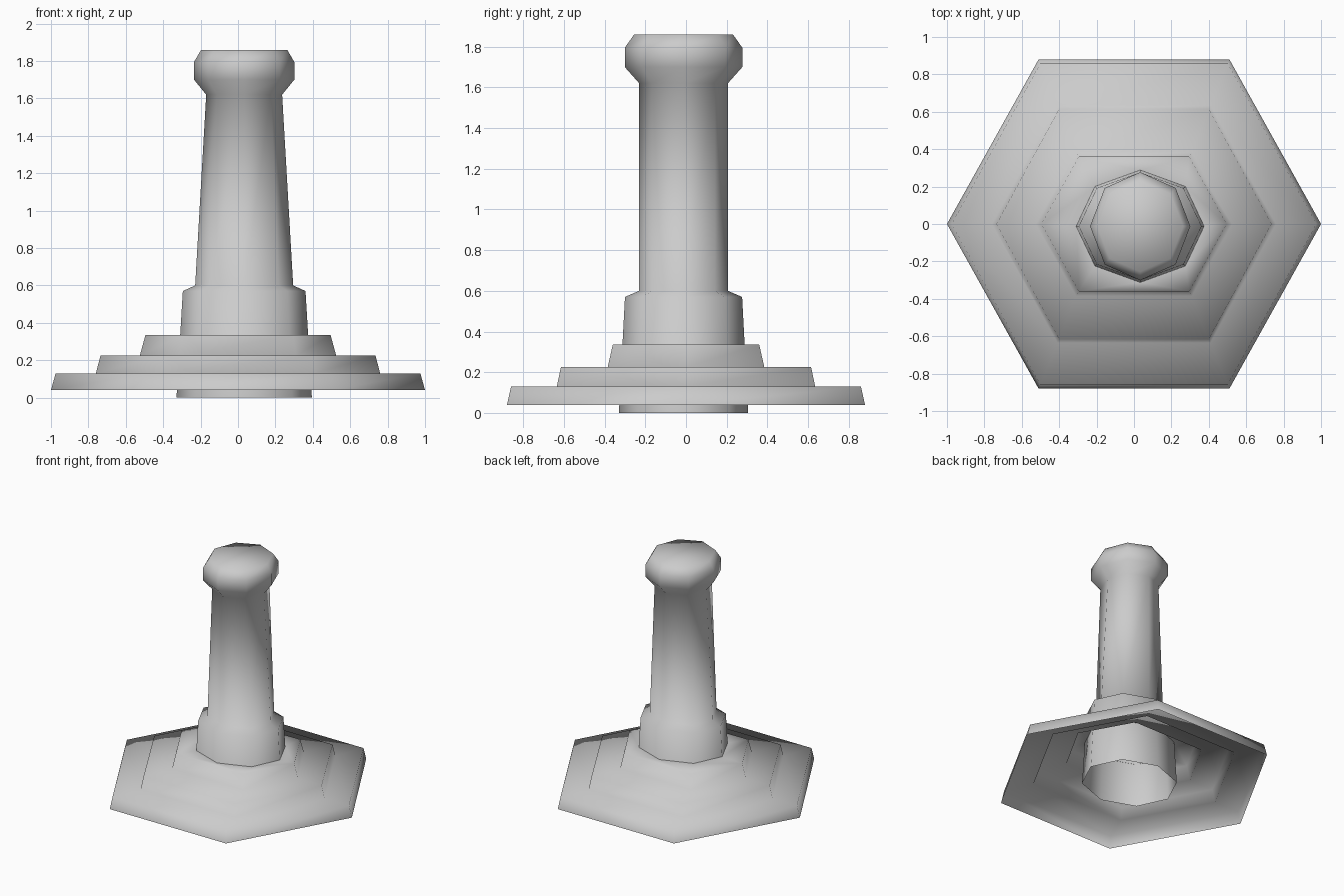
import bpy
import bmesh
from math import sin, cos, pi

if "Cube" in bpy.data.objects:
    bpy.data.objects.remove(bpy.data.objects["Cube"], do_unlink=True)

grey = bpy.data.materials.new("light grey")
grey.use_nodes = True
grey.diffuse_color = (0.6, 0.6, 0.6, 1)
grey.node_tree.nodes["Principled BSDF"].inputs["Base Color"].default_value = (0.6, 0.6, 0.6, 1)

CX, CY = 0.033, -0.012   # centre of the column


def hex_ring(bm, rx, ry, corner, z):
    pts = [(rx, 0), (corner, ry), (-corner, ry), (-rx, 0), (-corner, -ry), (corner, -ry)]
    return [bm.verts.new((x, y, z)) for x, y in pts]


def oct_ring(bm, rx, ry, z):
    return [bm.verts.new((CX + rx * cos(i * pi / 4), CY + ry * sin(i * pi / 4), z))
            for i in range(8)]


def skin(bm, rings):
    for a, b in zip(rings, rings[1:]):
        n = len(a)
        for i in range(n):
            j = (i + 1) % n
            bm.faces.new((a[i], a[j], b[j], b[i]))


def finish(bm, name):
    mesh = bpy.data.meshes.new(name)
    bm.to_mesh(mesh)
    bm.free()
    mesh.materials.append(grey)
    mesh.shade_smooth()
    obj = bpy.data.objects.new(name, mesh)
    bpy.context.collection.objects.link(obj)


# Stepped six-sided base, an open shell: (x radius, y radius, corner x, z)
bm = bmesh.new()
tiers = [(1.0, 0.88, 0.51, 0.04), (0.975, 0.86, 0.50, 0.13),
         (0.76, 0.635, 0.41, 0.13), (0.735, 0.615, 0.40, 0.225),
         (0.525, 0.385, 0.31, 0.225), (0.495, 0.36, 0.295, 0.335)]
rings = [hex_ring(bm, *t) for t in tiers]
skin(bm, rings)
# Top deck runs in to the column wall
inner = oct_ring(bm, 0.341, 0.299, 0.335)
edges = [bm.edges.get((rings[-1][i], rings[-1][(i + 1) % 6])) for i in range(6)]
edges += [bm.edges.new((inner[i], inner[(i + 1) % 8])) for i in range(8)]
deck = bmesh.ops.triangle_fill(bm, edges=edges, use_beauty=True, normal=(0, 0, 1))
for f in deck["geom"]:
    if isinstance(f, bmesh.types.BMFace):
        f.normal_update()
        if f.normal.z < 0:
            f.normal_flip()
finish(bm, "stepped_base")

# Eight-sided hollow column with collar and flared head: (x radius, y radius, z)
bm = bmesh.new()
profile = [(0.362, 0.318, 0), (0.328, 0.288, 0.57), (0.262, 0.218, 0.60),
           (0.203, 0.218, 1.62), (0.268, 0.289, 1.70), (0.268, 0.289, 1.795),
           (0.23, 0.243, 1.86)]
rings = [oct_ring(bm, *p) for p in profile]
skin(bm, rings)
bm.faces.new(rings[-1])
finish(bm, "column")
